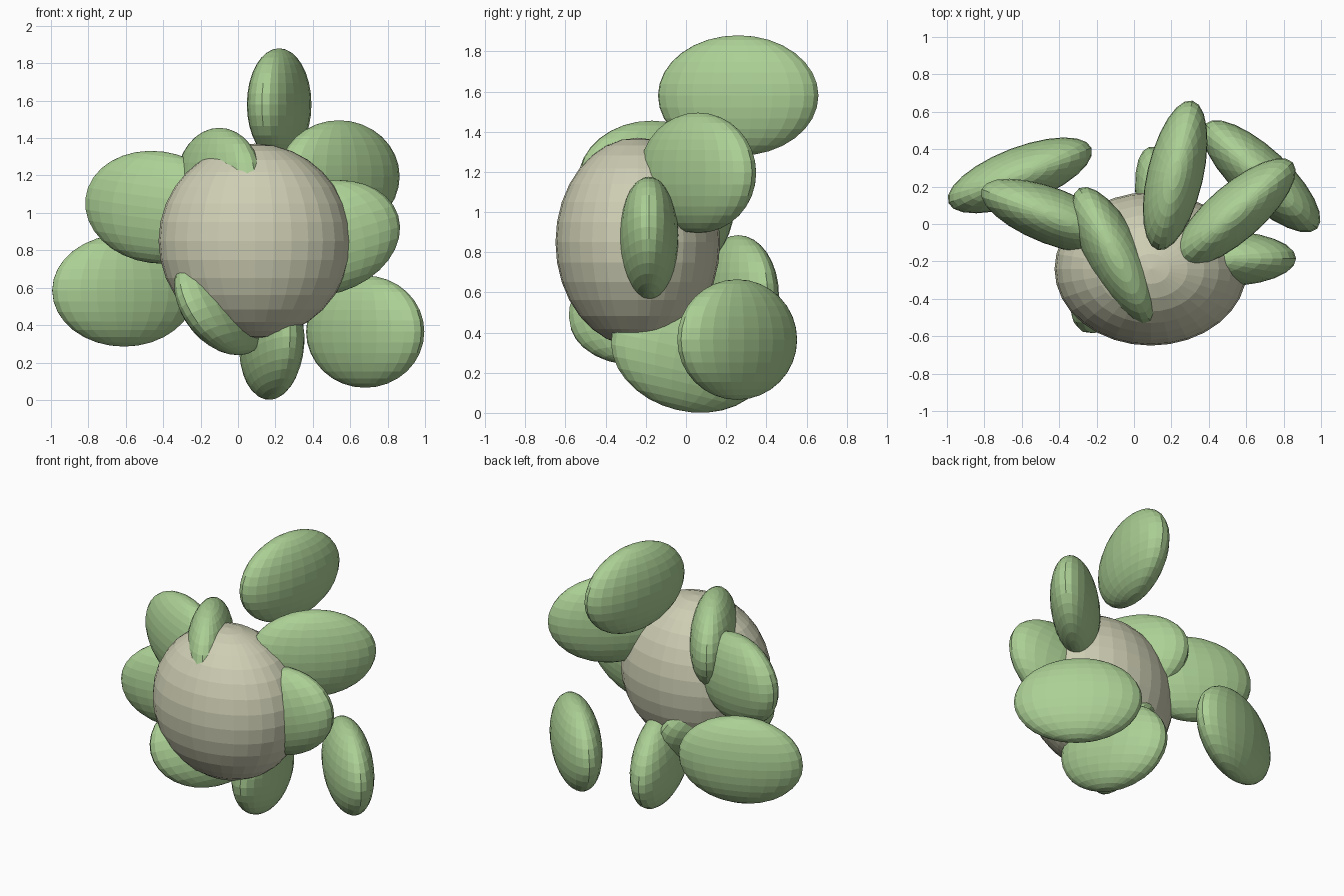
import bpy
from math import radians

# Remove the default object only
cube = bpy.data.objects.get("Cube")
if cube:
    bpy.data.objects.remove(cube, do_unlink=True)


def make_material(name, colour):
    material = bpy.data.materials.new(name)
    material.use_nodes = True
    material.diffuse_color = colour
    shader = material.node_tree.nodes.get("Principled BSDF")
    shader.inputs["Base Color"].default_value = colour
    shader.inputs["Roughness"].default_value = 0.8
    return material


def ellipsoid(name, centre, radii, material, roll=0, pitch=0, yaw=0, segments=24, rings=16):
    """Flat-shaded stretched sphere, its long axis turned by the given degrees."""
    bpy.ops.mesh.primitive_uv_sphere_add(segments=segments, ring_count=rings, radius=1)
    part = bpy.context.object
    part.name = part.data.name = name
    part.location = centre
    part.scale = radii
    part.rotation_euler = [radians(angle) for angle in (roll, pitch, yaw)]
    part.data.materials.append(material)
    return part


cream = make_material("pale cream", (0.62, 0.62, 0.46, 1))
green = make_material("leaf green", (0.41, 0.63, 0.30, 1))

# Round core
ellipsoid("core", (0.09, -0.24, 0.85), (0.515, 0.41, 0.52), cream, segments=32)

# Leaves share one lens shape: long, thin, and tall
leaf_shape = (0.41, 0.15, 0.30)
leaves = {
    "top_leaf": dict(centre=(0.22, 0.26, 1.58), yaw=77),
    "upper_left_leaf": dict(centre=(0.54, 0.06, 1.195), yaw=41),
    "middle_left_leaf": dict(centre=(0.465, -0.185, 0.865), pitch=-17),
    "lower_left_leaf": dict(centre=(0.68, 0.255, 0.365), yaw=-43),
    "upper_right_leaf": dict(centre=(-0.435, 0.04, 1.03), pitch=7, yaw=-21),
    "crown_leaf": dict(centre=(-0.10, -0.17, 1.155), yaw=-62),
    "lower_right_leaf": dict(centre=(-0.61, 0.26, 0.585), yaw=21),
    "bottom_leaf": dict(centre=(0.18, 0.02, 0.307), pitch=13, yaw=104),
    "front_right_leaf": dict(centre=(-0.09, -0.21, 0.515), roll=-27, yaw=63),
}
for name, placement in leaves.items():
    ellipsoid(name, radii=leaf_shape, material=green, **placement)
